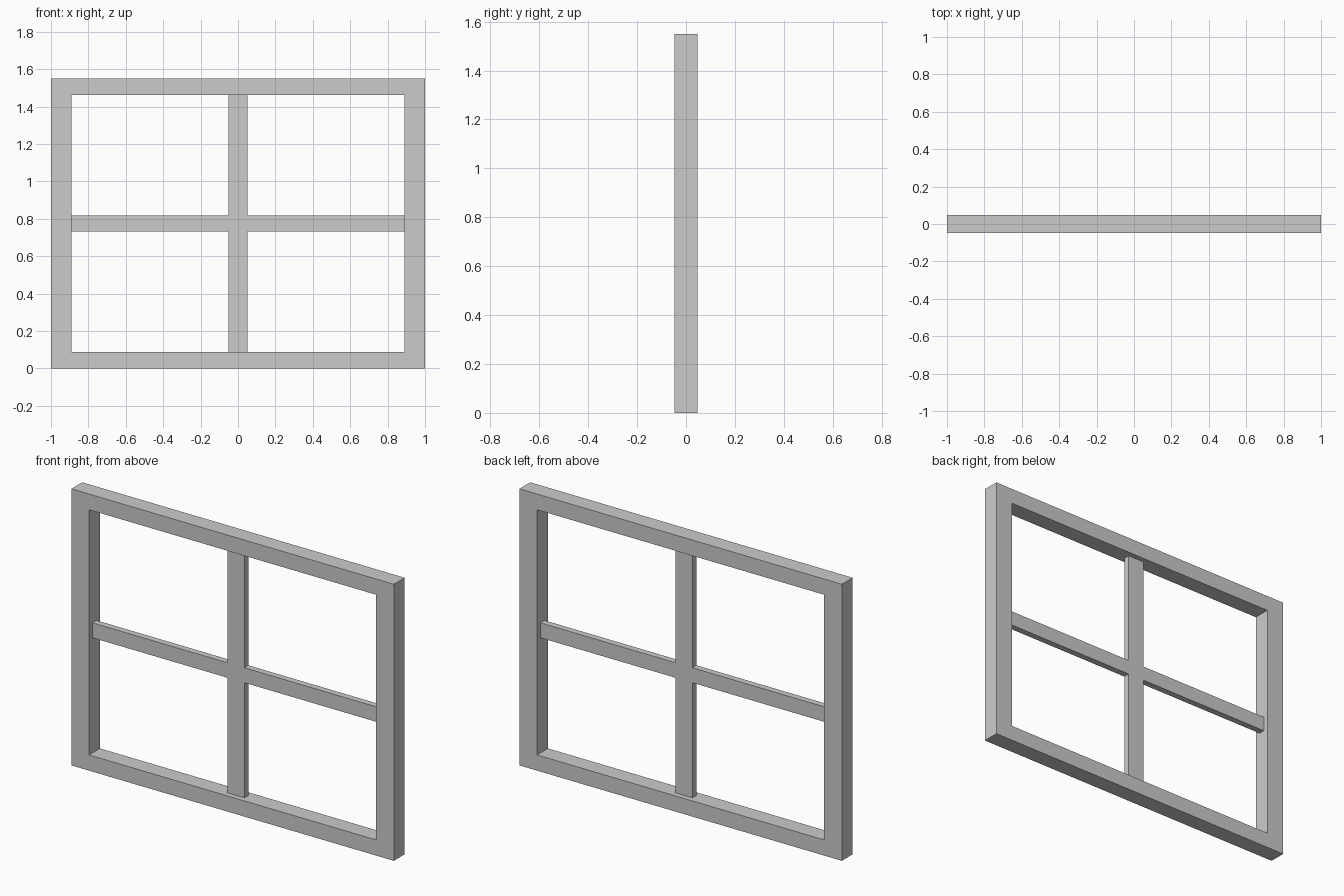
import bpy, bmesh

if "Cube" in bpy.data.objects:
    bpy.data.objects.remove(bpy.data.objects["Cube"])

H = 1.55                      # overall height
MID = H / 2


def rect(w, h):
    return [(-w, MID - h), (w, MID - h), (w, MID + h), (-w, MID + h)]


def add_slab(name, faces, half_depth):
    """Extrude flat x-z faces symmetrically through y."""
    bm = bmesh.new()
    for pts in faces:
        bm.faces.new([bm.verts.new((x, -half_depth, z)) for x, z in pts])
    bmesh.ops.remove_doubles(bm, verts=bm.verts, dist=1e-5)
    ext = bmesh.ops.extrude_face_region(bm, geom=bm.faces[:], use_keep_orig=True)
    moved = [g for g in ext["geom"] if isinstance(g, bmesh.types.BMVert)]
    bmesh.ops.translate(bm, verts=moved, vec=(0, 2 * half_depth, 0))
    bmesh.ops.recalc_face_normals(bm, faces=bm.faces)
    mesh = bpy.data.meshes.new(name)
    bm.to_mesh(mesh)
    bm.free()
    obj = bpy.data.objects.new(name, mesh)
    bpy.context.collection.objects.link(obj)
    return obj


# Outer frame: ring of four mitred faces between two rectangles
outer, inner = rect(1.0, MID), rect(0.89, MID - 0.088)
ring = [(outer[i], outer[(i + 1) % 4], inner[(i + 1) % 4], inner[i]) for i in range(4)]
add_slab("window_frame", ring, 0.048)

# Glazing bars: one thin cross recessed in the middle of the frame depth
a, b = 0.052, 0.042           # half widths of upright and crossbar
X, Z = 0.89, MID - 0.088      # reach to the frame's inner faces
quarter = [(X, -b), (X, b), (a, b), (a, Z), (-a, Z), (-a, b)]
cross = quarter + [(-x, -z) for x, z in quarter]
add_slab("glazing_bars", [[(x, z + MID) for x, z in cross]], 0.018)
